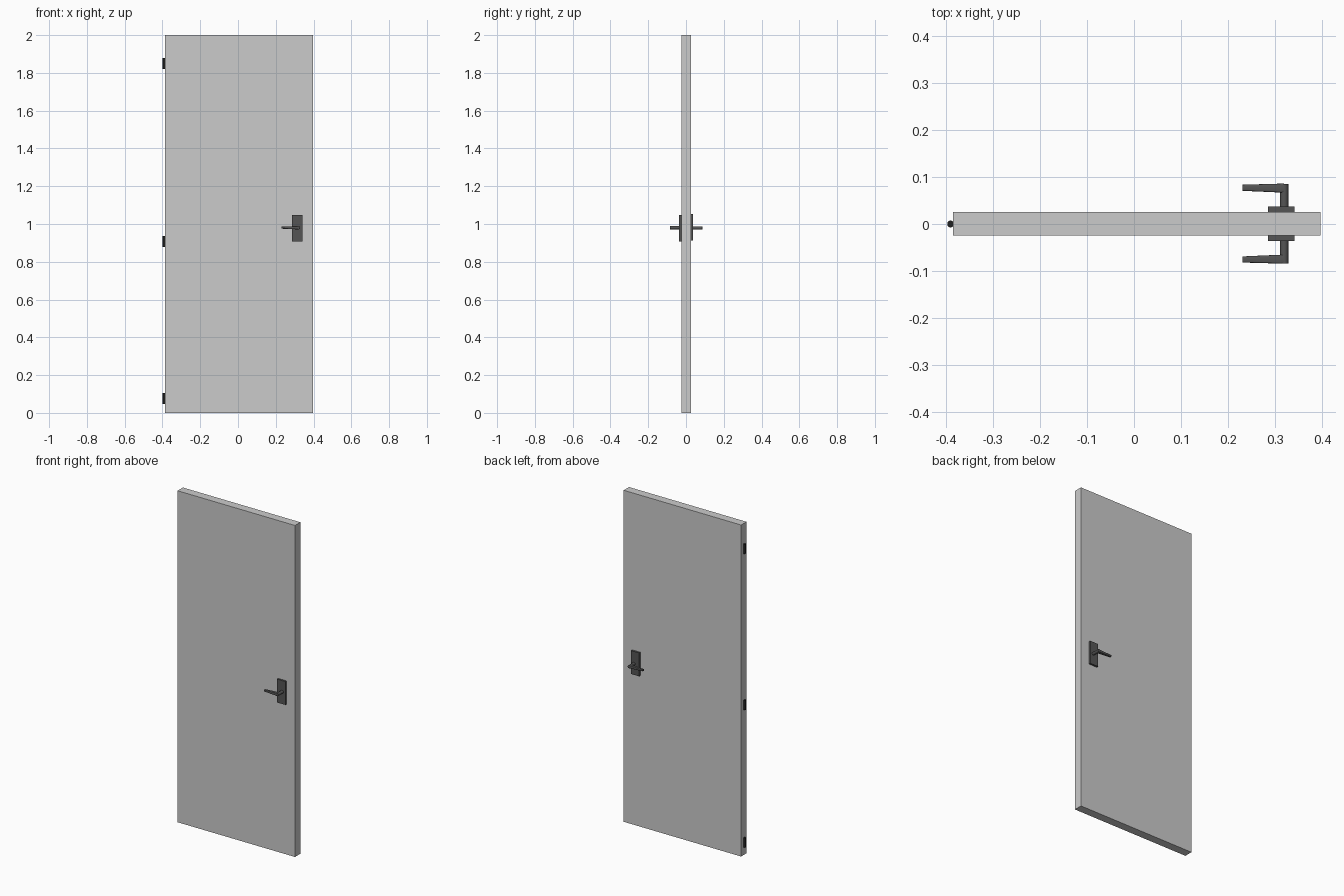
import bpy, bmesh
from math import radians
from mathutils import Matrix

if "Cube" in bpy.data.objects:
    bpy.data.objects.remove(bpy.data.objects["Cube"])


def material(name, v):
    m = bpy.data.materials.new(name)
    m.diffuse_color = (v, v, v, 1)
    m.use_nodes = True
    m.node_tree.nodes["Principled BSDF"].inputs["Base Color"].default_value = m.diffuse_color
    return m


dark = material("dark_metal", 0.09)
black = material("black_metal", 0.015)


def make(name, bm, mat=None):
    bmesh.ops.recalc_face_normals(bm, faces=bm.faces)
    me = bpy.data.meshes.new(name)
    bm.to_mesh(me)
    bm.free()
    ob = bpy.data.objects.new(name, me)
    bpy.context.collection.objects.link(ob)
    if mat:
        me.materials.append(mat)
    return ob


def box(bm, lo, hi):
    size = [b - a for a, b in zip(lo, hi)]
    mid = [(a + b) / 2 for a, b in zip(lo, hi)]
    return bmesh.ops.create_cube(
        bm, size=1, matrix=Matrix.Translation(mid) @ Matrix.Diagonal((*size, 1)))["verts"]


def smooth(ob):
    bpy.ops.object.select_all(action='DESELECT')
    ob.select_set(True)
    bpy.context.view_layer.objects.active = ob
    bpy.ops.object.shade_smooth_by_angle(angle=radians(35))


# Door slab
bm = bmesh.new()
box(bm, (-0.386, -0.025, 0), (0.398, 0.026, 2))
make("door_panel", bm)

# Hinge barrels on the left edge
for i, z in enumerate((0.077, 0.907, 1.849)):
    bm = bmesh.new()
    bmesh.ops.create_cone(bm, cap_ends=True, segments=24, radius1=0.0072, radius2=0.0072,
                          depth=0.058, matrix=Matrix.Translation((-0.3912, 0, z)))
    smooth(make(f"hinge_{i + 1}", bm, black))

# Handle sets: the back one is the front one turned over about the x axis
for side, s in (("front", 1), ("back", -1)):
    place = Matrix.Translation((0, 0.0008, 0.9795)) @ Matrix.Rotation(0 if s > 0 else radians(180), 4, 'X')

    # Mounting plate
    bm = bmesh.new()
    box(bm, (0.286, -0.037, -0.073), (0.342, -0.024, 0.068))
    bm.transform(place)
    make(f"{side}_handle_plate", bm, dark)

    # Round spindle
    bm = bmesh.new()
    bmesh.ops.create_cone(
        bm, cap_ends=True, segments=24, radius1=0.0088, radius2=0.0088, depth=0.052,
        matrix=Matrix.Translation((0.3205, -0.059, 0.001)) @ Matrix.Rotation(radians(90), 4, 'X'))
    bm.transform(place)
    smooth(make(f"{side}_handle_spindle", bm, dark))

    # Lever tapering towards its tip
    bm = bmesh.new()
    for v in box(bm, (0.231, -0.0855, -0.008), (0.3205, -0.066, 0.0098)):
        if v.co.x < 0.3:
            v.co.y = -0.083 if v.co.y < -0.075 else -0.070
            v.co.z = 0.001 + (v.co.z - 0.001) * 0.6
    bmesh.ops.bevel(bm, geom=[e for e in bm.edges if abs(e.verts[0].co.x - e.verts[1].co.x) > 0.05],
                    offset=0.003, segments=3, profile=0.5, affect='EDGES')
    bm.transform(place)
    smooth(make(f"{side}_handle_lever", bm, dark))
